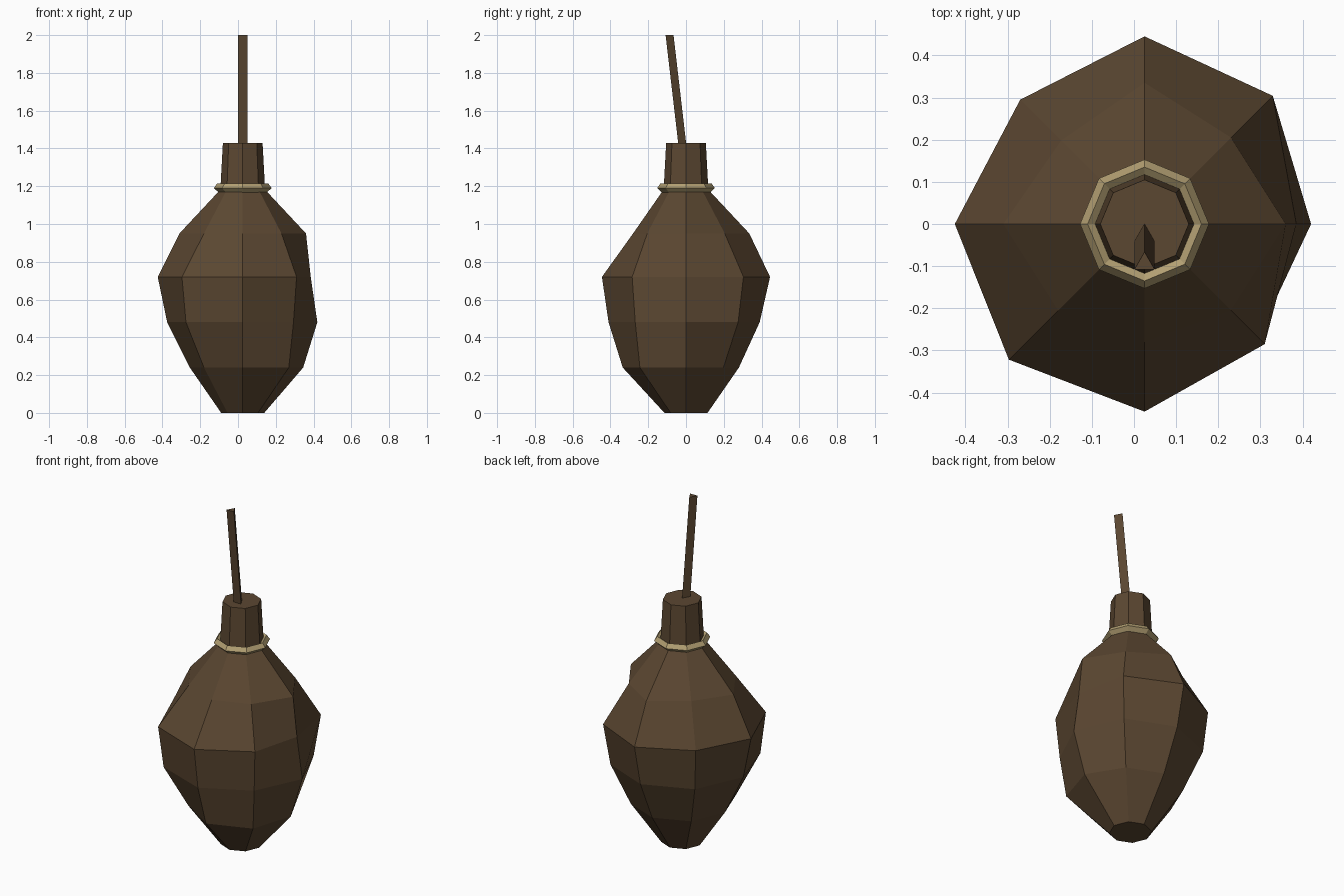
import bpy
import bmesh
from math import cos, sin, pi

AXIS_X = 0.025
SIDES = 8

cube = bpy.data.objects.get("Cube")
if cube:
    bpy.data.objects.remove(cube, do_unlink=True)


def material(name, rgb):
    mat = bpy.data.materials.new(name)
    mat.use_nodes = True
    colour = (*rgb, 1)
    mat.diffuse_color = colour
    mat.node_tree.nodes["Principled BSDF"].inputs["Base Color"].default_value = colour
    return mat


brown = material("dark_brown", (0.105, 0.063, 0.031))
tan = material("tan_cord", (0.45, 0.35, 0.17))


def octagon(z, radii):
    """Ring of points; radii is one number or one per corner, from +x anticlockwise."""
    if isinstance(radii, (int, float)):
        radii = [radii] * SIDES
    return [(AXIS_X + r * cos(2 * pi * i / SIDES), r * sin(2 * pi * i / SIDES), z)
            for i, r in enumerate(radii)]


def loft(name, rings, mat, closed=False):
    """Bridge rings of points with quads, then cap the ends or join them."""
    bm = bmesh.new()
    loops = [[bm.verts.new(p) for p in ring] for ring in rings]
    pairs = list(zip(loops, loops[1:]))
    if closed:
        pairs.append((loops[-1], loops[0]))
    else:
        bm.faces.new(loops[0])
        bm.faces.new(loops[-1])
    n = len(loops[0])
    for a, b in pairs:
        for i in range(n):
            j = (i + 1) % n
            bm.faces.new((a[i], a[j], b[j], b[i]))
    bmesh.ops.recalc_face_normals(bm, faces=bm.faces)
    mesh = bpy.data.meshes.new(name)
    bm.to_mesh(mesh)
    bm.free()
    mesh.materials.append(mat)
    obj = bpy.data.objects.new(name, mesh)
    bpy.context.collection.objects.link(obj)
    return obj


# Lumpy, irregular octagonal body
body_rings = [
    (0.00, 0.114),
    (0.24, [0.32, 0.28, 0.28, 0.28, 0.28, 0.29, 0.335, 0.345]),
    (0.48, [0.395, 0.39, 0.39, 0.39, 0.40, 0.425, 0.41, 0.38]),
    (0.72, [0.36, 0.43, 0.445, 0.417, 0.45, 0.455, 0.445, 0.403]),
    (0.95, [0.335, 0.29, 0.335, 0.28, 0.335, 0.29, 0.28, 0.29]),
    (1.18, 0.12),
]
loft("body", [octagon(z, r) for z, r in body_rings], brown)

# Slightly tapered neck with a flat top
loft("neck", [octagon(1.17, 0.119), octagon(1.43, 0.105)], brown)

# Cord tied round the neck
cord_profile = [(1.165, 0.125), (1.19, 0.153), (1.215, 0.135), (1.195, 0.108)]
loft("neck_cord", [octagon(z, r) for z, r in cord_profile], tan, closed=True)


# Three-sided stick leaning forward out of the neck
def triangle(z, front_y):
    return [(AXIS_X - 0.024, front_y, z), (AXIS_X + 0.024, front_y, z),
            (AXIS_X, front_y + 0.042, z)]


loft("stick", [triangle(1.40, -0.038), triangle(2.0, -0.108)], brown)
